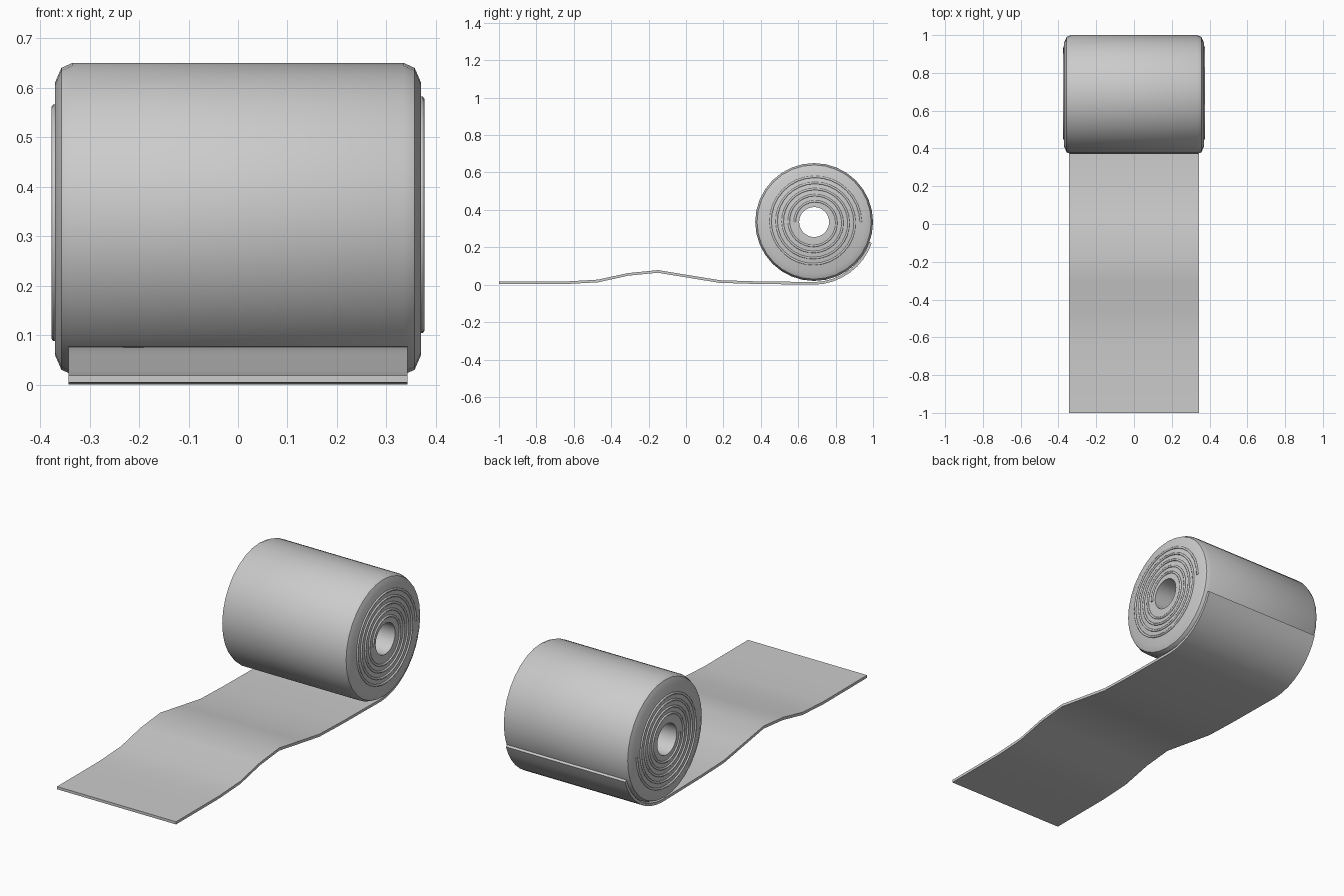
import bpy, bmesh, math

if "Cube" in bpy.data.objects:
    bpy.data.objects.remove(bpy.data.objects["Cube"])

CY, CZ = 0.685, 0.335   # roll axis


def finish(name, bm, angle):
    bmesh.ops.recalc_face_normals(bm, faces=bm.faces)
    me = bpy.data.meshes.new(name)
    bm.to_mesh(me)
    bm.free()
    ob = bpy.data.objects.new(name, me)
    bpy.context.collection.objects.link(ob)
    bpy.ops.object.select_all(action='DESELECT')
    ob.select_set(True)
    bpy.context.view_layer.objects.active = ob
    bpy.ops.object.shade_smooth_by_angle(angle=math.radians(angle))
    return ob


def bridge_loops(bm, a, b):
    n = len(a)
    for i in range(n):
        j = (i + 1) % n
        bm.faces.new((a[i], a[j], b[j], b[i]))


# Wound roll: closed profile (x, radius) lathed around the x axis
half = [(0.335, 0.315), (0.357, 0.305), (0.370, 0.275), (0.370, 0.08)]
profile = half + [(-x, r) for x, r in reversed(half)]
bm = bmesh.new()
N = 32
rings = []
for x, r in profile:
    rings.append([bm.verts.new((x, CY + r * math.cos(2 * math.pi * i / N),
                                CZ + r * math.sin(2 * math.pi * i / N)))
                  for i in range(N)])
for k in range(len(rings)):
    bridge_loops(bm, rings[k], rings[(k + 1) % len(rings)])
finish("bandage_roll", bm, 40)


# Spiral wrap edges on both ends
def spiral(name, side):
    bm = bmesh.new()
    turns, steps, w = 4.5, 144, 0.006
    loops = []
    for i in range(steps + 1):
        t = i / steps
        a = side * (1 - t) * turns * 2 * math.pi
        r = 0.103 + 0.147 * t
        loop = []
        for k in range(6):
            b = 2 * math.pi * k / 6
            rr = r + w * math.sin(b)
            loop.append(bm.verts.new((side * (0.371 + w * math.cos(b)),
                                      CY + rr * math.cos(a), CZ + rr * math.sin(a))))
        loops.append(loop)
    for a, b in zip(loops, loops[1:]):
        bridge_loops(bm, a, b)
    bm.faces.new(loops[0])
    bm.faces.new(loops[-1])
    finish(name, bm, 65)


spiral("right_spiral_edge", 1)
spiral("left_spiral_edge", -1)

# Unrolled strip: centre line (y, z), then an arc hugging the roll
T = 0.014
path = [(-1.0, 0.011), (-0.81, 0.0105), (-0.64, 0.0105), (-0.47, 0.02),
        (-0.31, 0.055), (-0.15, 0.071), (0.02, 0.043), (0.18, 0.017),
        (0.37, 0.011), (0.54, 0.009)]
for i in range(9):
    t = i / 8
    a = math.radians(-90 + 70 * t)
    r = 0.328 - 0.007 * t
    path.append((CY + r * math.cos(a), CZ + r * math.sin(a)))
bm = bmesh.new()
loops = []
for i, (y, z) in enumerate(path):
    p, q = path[max(i - 1, 0)], path[min(i + 1, len(path) - 1)]
    d = math.hypot(q[0] - p[0], q[1] - p[1])
    ny, nz = -(q[1] - p[1]) / d * T / 2, (q[0] - p[0]) / d * T / 2
    loops.append([bm.verts.new((x, y + s * ny, z + s * nz))
                  for x, s in ((-0.343, -1), (0.343, -1), (0.343, 1), (-0.343, 1))])
for a, b in zip(loops, loops[1:]):
    bridge_loops(bm, a, b)
bm.faces.new(loops[0])
bm.faces.new(loops[-1])
finish("unrolled_strip", bm, 40)
